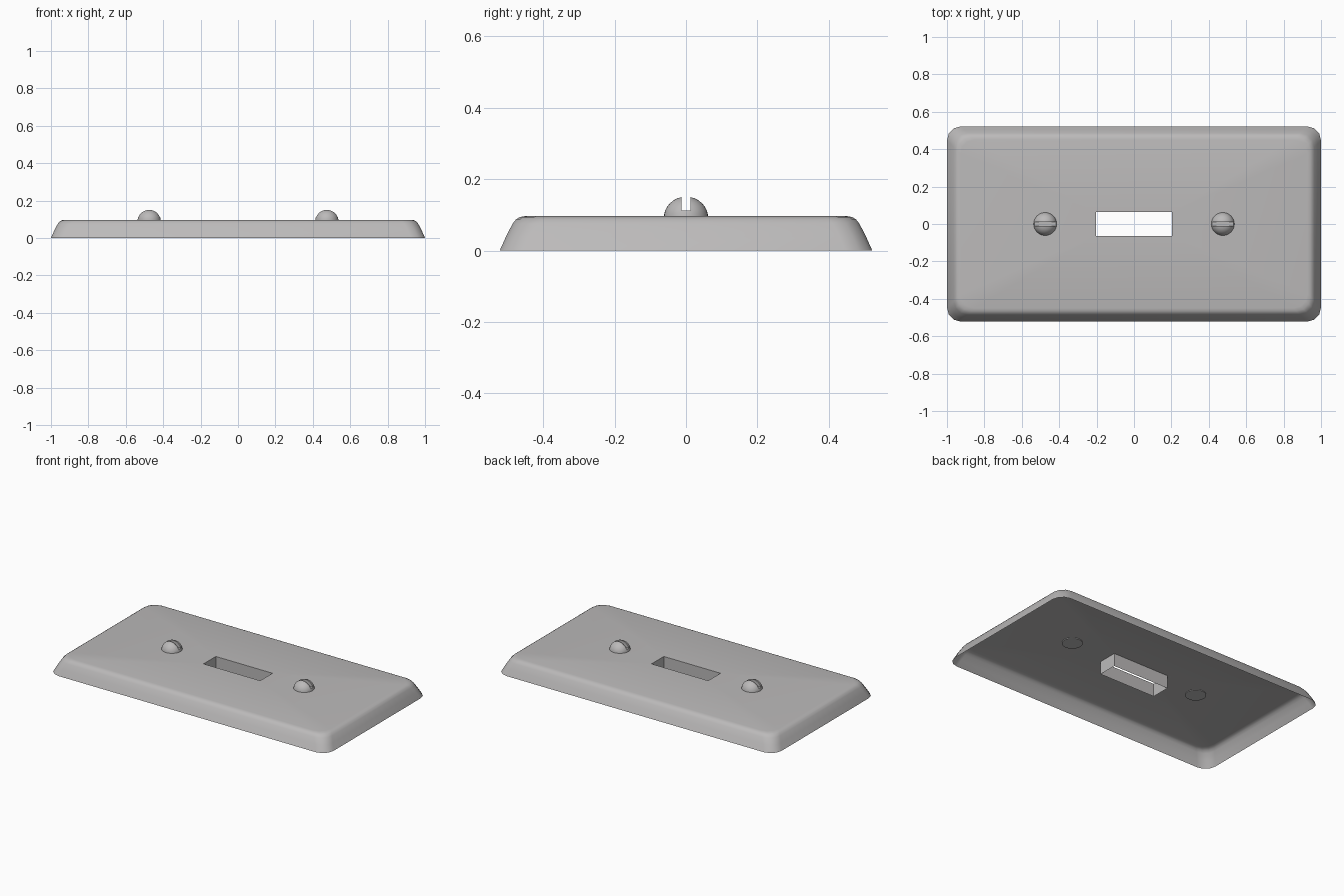
import bpy, bmesh, math
from mathutils import Matrix

if "Cube" in bpy.data.objects:
    bpy.data.objects.remove(bpy.data.objects["Cube"])

TOP = 0.097
grey = bpy.data.materials.new("plate grey")
grey.diffuse_color = (0.5, 0.49, 0.49, 1)
grey.use_nodes = True
grey.node_tree.nodes["Principled BSDF"].inputs["Base Color"].default_value = grey.diffuse_color


def make_object(name, bm, material=grey):
    bmesh.ops.recalc_face_normals(bm, faces=bm.faces)
    mesh = bpy.data.meshes.new(name)
    bm.to_mesh(mesh)
    bm.free()
    ob = bpy.data.objects.new(name, mesh)
    bpy.context.collection.objects.link(ob)
    mesh.materials.append(material)
    return ob


def activate(ob):
    bpy.ops.object.select_all(action='DESELECT')
    ob.select_set(True)
    bpy.context.view_layer.objects.active = ob


def smooth(ob, angle=35):
    activate(ob)
    bpy.ops.object.shade_smooth_by_angle(angle=math.radians(angle))


def ring(bm, hx, hy, r, z, steps=3):
    """Rectangle loop with rounded corners."""
    verts = []
    for i, (sx, sy) in enumerate([(1, 1), (-1, 1), (-1, -1), (1, -1)]):
        for k in range(steps + 1):
            a = math.radians(90 * i + 90 * k / steps)
            verts.append(bm.verts.new((sx * (hx - r) + r * math.cos(a),
                                       sy * (hy - r) + r * math.sin(a), z)))
    return verts


def skin(bm, a, b):
    n = len(a)
    for i in range(n):
        j = (i + 1) % n
        bm.faces.new((a[i], a[j], b[j], b[i]))


# Wall plate: thin open shell with sloping, softly rounded rim
bm = bmesh.new()
profile = [(0, 0), (0.018, 0.04), (0.036, 0.075), (0.046, 0.088),
           (0.057, 0.094), (0.072, TOP)]
rings = [ring(bm, 1 - d, 0.522 - d, 0.075, z) for d, z in profile]
for lower, upper in zip(rings, rings[1:]):
    skin(bm, lower, upper)

# Switch opening: sleeve hanging down inside the shell
corners = [(1, 1), (-1, 1), (-1, -1), (1, -1)]
slot_top, slot_low = [[bm.verts.new((x * 0.204, y * 0.063, z)) for x, y in corners]
                      for z in (TOP, 0.012)]
skin(bm, slot_top, slot_low)

# Flat face between the rim and the opening
edges = [bm.edges.get((loop[i - 1], loop[i]))
         for loop in (rings[-1], slot_top) for i in range(len(loop))]
bmesh.ops.triangle_fill(bm, edges=edges, use_beauty=True, normal=(0, 0, 1))
smooth(make_object("wall_plate", bm))


# Domed screws with a straight driver slot
def screw(name, x):
    bm = bmesh.new()
    bmesh.ops.create_uvsphere(bm, u_segments=32, v_segments=16, radius=1)
    bmesh.ops.transform(bm, verts=bm.verts,
                        matrix=Matrix.Translation((x, 0, 0.092)) @ Matrix.Diagonal((0.062, 0.062, 0.059, 1)))
    cut = bmesh.ops.bisect_plane(bm, geom=bm.verts[:] + bm.edges[:] + bm.faces[:],
                                 plane_co=(0, 0, 0.0921), plane_no=(0, 0, 1), clear_inner=True)
    bmesh.ops.holes_fill(bm, edges=[e for e in bm.edges if e.is_boundary])
    head = make_object(name, bm)

    bm = bmesh.new()
    bmesh.ops.create_cube(bm, size=1, matrix=Matrix.Translation((x, 0, 0.163)) @ Matrix.Diagonal((0.3, 0.024, 0.1, 1)))
    cutter = make_object(name + "_cutter", bm)
    cutter.hide_render = True
    mod = head.modifiers.new("driver slot", 'BOOLEAN')
    mod.operation = 'DIFFERENCE'
    mod.object = cutter
    activate(head)
    bpy.ops.object.modifier_apply(modifier=mod.name)
    bpy.data.objects.remove(cutter)
    smooth(head)


screw("left_screw", -0.475)
screw("right_screw", 0.475)
